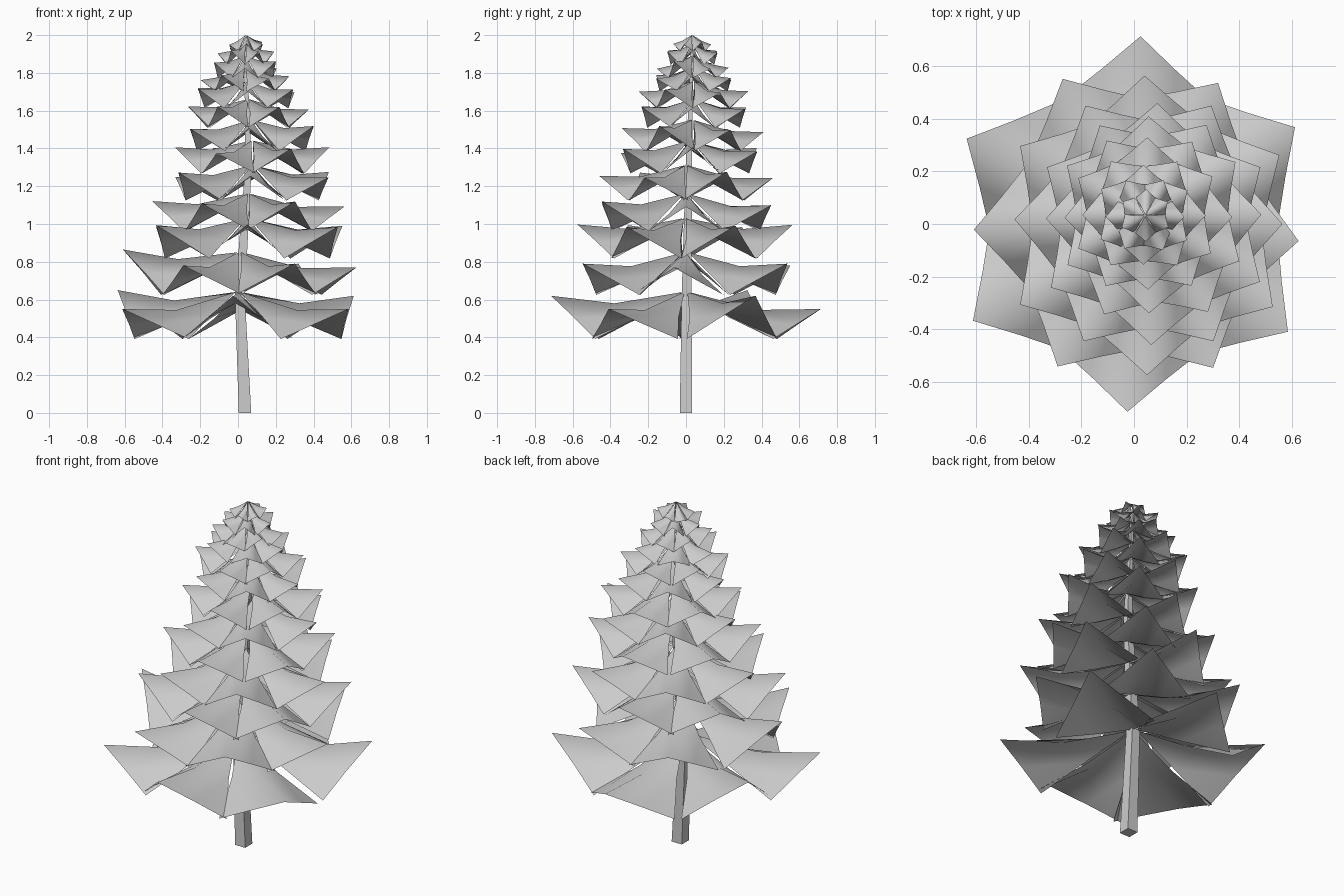
import bpy, bmesh, random
from math import sin, cos, radians
from mathutils import Vector

if "Cube" in bpy.data.objects:
    bpy.data.objects.remove(bpy.data.objects["Cube"])

random.seed(4)


def finish(bm, name, smooth):
    mesh = bpy.data.meshes.new(name)
    bm.to_mesh(mesh)
    bm.free()
    for p in mesh.polygons:
        p.use_smooth = smooth
    obj = bpy.data.objects.new(name, mesh)
    bpy.context.collection.objects.link(obj)
    return obj


# Trunk: square section swept along a slightly bent, tapering path
bm = bmesh.new()
path = [(0.037, 0, 0, 0.033), (0.01, 0.003, 0.62, 0.026),
        (0.055, 0.015, 1.3, 0.017), (0.04, 0.033, 1.95, 0.006)]
rings = []
for x, y, z, h in path:
    rings.append([bm.verts.new((x + sx * h, y + sy * h, z))
                  for sx, sy in ((-1, -1), (1, -1), (1, 1), (-1, 1))])
for a, b in zip(rings, rings[1:]):
    for i in range(4):
        j = (i + 1) % 4
        bm.faces.new((a[i], a[j], b[j], b[i]))
bm.faces.new(rings[0][::-1])
bm.faces.new(rings[-1])
finish(bm, "trunk", False)


# One bough: square leaf sheet, folded down at its side corners
def bough(bm, centre, angle, reach, tip_drop, side_drop):
    out = Vector((cos(angle), sin(angle), 0))
    side = Vector((-sin(angle), cos(angle), 0))

    def vert(u, v, drop):
        p = centre + out * reach * u + side * reach * v
        return bm.verts.new((p.x, p.y, p.z - drop))

    root, tip = vert(0.02, 0, 0), vert(1, 0, tip_drop)
    mid = vert(0.53, 0, tip_drop * 0.5 + reach * 0.07)
    wings = []
    for s in (1, -1):
        wings.append((vert(0.35, s * 0.178, side_drop * 0.54),
                      vert(0.66, s * 0.39, side_drop),
                      vert(0.82, s * 0.2, (side_drop + tip_drop) * 0.51)))
    (l1, l2, l3), (r1, r2, r3) = wings
    for f in ((root, mid, l1), (l1, mid, l3, l2), (mid, tip, l3),
              (root, r1, mid), (r1, r2, r3, mid), (mid, r3, tip)):
        bm.faces.new(f)


# Tiers of six boughs: x, y, z of the root, reach
tiers = [(0.00, 0.00, 0.64, 0.715), (0.01, 0.00, 0.85, 0.62),
         (0.05, -0.005, 1.03, 0.57), (0.055, 0.00, 1.16, 0.51),
         (0.075, 0.00, 1.31, 0.46), (0.075, 0.02, 1.44, 0.41),
         (0.07, 0.035, 1.55, 0.375), (0.055, 0.04, 1.66, 0.32),
         (0.045, 0.04, 1.755, 0.29), (0.038, 0.04, 1.83, 0.235),
         (0.038, 0.035, 1.89, 0.19), (0.042, 0.034, 1.95, 0.15),
         (0.042, 0.033, 2.00, 0.1)]
# Headings and tip drops of the lowest tiers
headings = [[31, 88, 153, 211, 268, 325], [-6, 60, 117, 182, 241, 298],
            [28, 91, 148, 212, 270, 327], [0, 62, 118, 178, 241, 299]]
low_drops = [[0.02, 0.09, -0.01, 0.09, 0.02, 0.09],
             [0.08, 0.06, 0.07, -0.015, 0.07, 0.06]]
for n, (x, y, z, reach) in enumerate(tiers):
    bm = bmesh.new()
    for k in range(6):
        if n < 4:
            heading = headings[n][k]
        else:
            heading = 60 * k + (30 if n % 2 == 0 else 0) + random.uniform(-3, 3)
        drop = low_drops[n][k] if n < 2 else random.uniform(0.03, 0.07)
        bough(bm, Vector((x, y, z)), radians(heading), reach, drop,
              min(0.07 + 0.25 * reach, reach * 0.85))
    finish(bm, f"bough_tier_{n + 1}", True)
